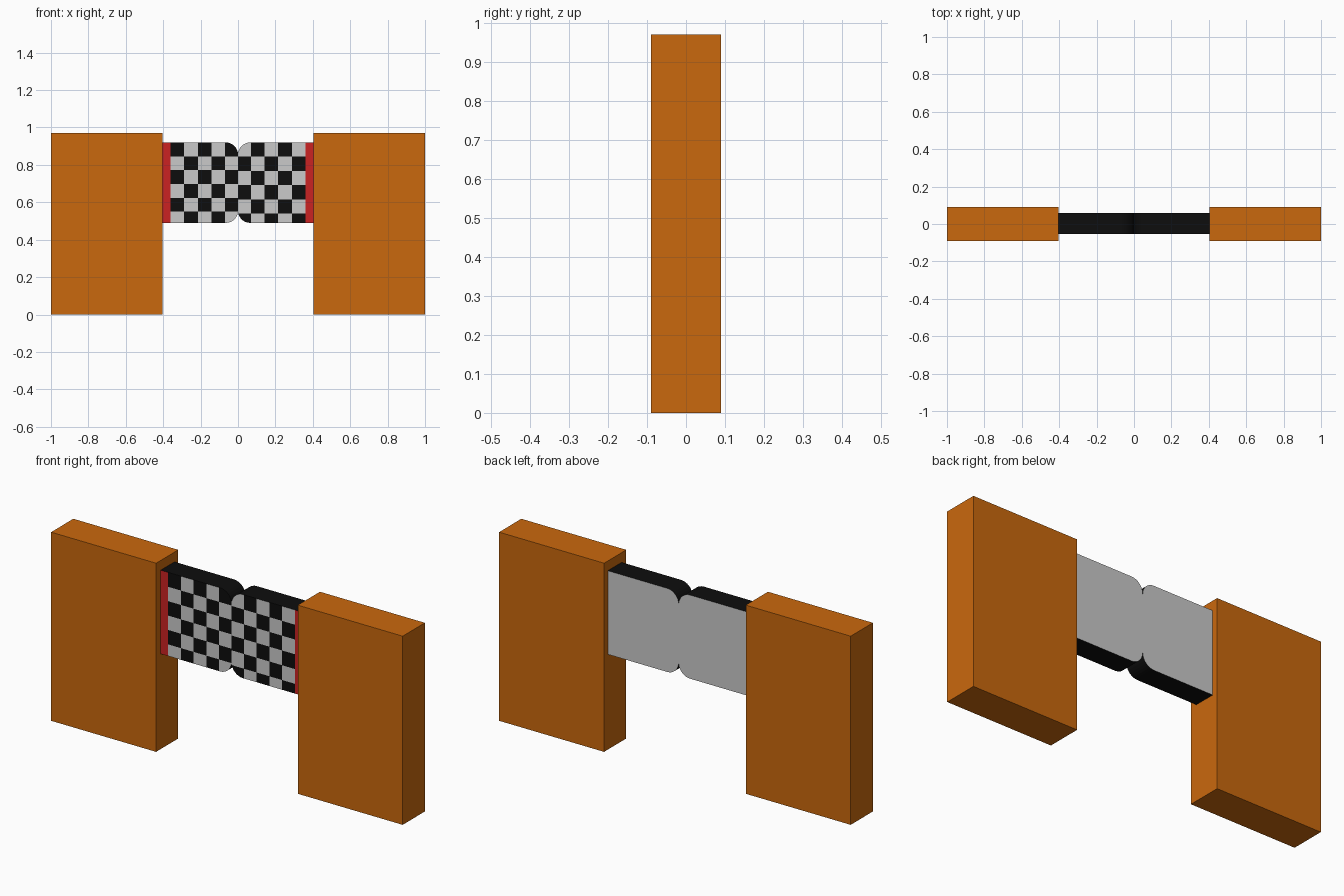
import bpy, bmesh, math
from mathutils import Vector

if "Cube" in bpy.data.objects:
    bpy.data.objects.remove(bpy.data.objects["Cube"])


def material(name, rgb):
    m = bpy.data.materials.new(name)
    m.diffuse_color = (*rgb, 1)
    m.use_nodes = True
    m.node_tree.nodes["Principled BSDF"].inputs["Base Color"].default_value = m.diffuse_color
    return m


ORANGE = material("orange", (0.59, 0.14, 0.004))
WHITE = material("light_grey", (0.59, 0.59, 0.59))
BLACK = material("black", (0.004, 0.004, 0.004))
RED = material("red", (0.6, 0.016, 0.016))


def link(name, bm, mats):
    me = bpy.data.meshes.new(name)
    bmesh.ops.recalc_face_normals(bm, faces=bm.faces)
    bm.to_mesh(me)
    bm.free()
    for m in mats:
        me.materials.append(m)
    ob = bpy.data.objects.new(name, me)
    bpy.context.collection.objects.link(ob)
    return ob


# Solid side posts
def post(name, x0, x1):
    bm = bmesh.new()
    bmesh.ops.create_cube(bm, size=1)
    for v in bm.verts:
        v.co = ((x0 + x1) / 2 + v.co.x * (x1 - x0), v.co.y * 0.18, (v.co.z + 0.5) * 0.97)
    link(name, bm, [ORANGE])


# Door leaf: rounded at the centre, chequered front, red hinge strip, plain back
Z0, Z1, OUT, STRIP, R = 0.49, 0.92, 0.403, 0.36, 0.065
FRONT, BACK, COL = -0.053, 0.06, 0.0725


def door(name, side, row, parity):
    bm = bmesh.new()
    pts = [(OUT, Z1), (OUT, Z0)]
    for cz, start in ((Z0 + R, 270), (Z1 - R, 180)):
        for i in range(9):
            a = math.radians(start - i * 90 / 8)
            pts.append((R + R * math.cos(a), cz + R * math.sin(a)))
    face = bm.faces.new([bm.verts.new((side * x, FRONT, z)) for x, z in pts])
    ext = bmesh.ops.extrude_face_region(bm, geom=[face], use_keep_orig=True)
    for g in ext["geom"]:
        if isinstance(g, bmesh.types.BMVert):
            g.co.y = BACK
    bm.normal_update()

    def is_front(f):
        return all(abs(v.co.y - FRONT) < 1e-5 for v in f.verts)

    # cut the chequer grid into the front only
    cuts = [((side * (STRIP - COL * i), 0, 0), (1, 0, 0)) for i in range(5)]
    cuts += [((0, 0, Z1 - row * i), (0, 0, 1)) for i in range(1, 6)]
    for co, no in cuts:
        fs = [f for f in bm.faces if is_front(f)]
        geom = fs + list({e for f in fs for e in f.edges}) + list({v for f in fs for v in f.verts})
        bmesh.ops.bisect_plane(bm, geom=geom, plane_co=co, plane_no=no, dist=1e-5)

    for f in bm.faces:
        c = f.calc_center_bounds()
        if is_front(f):
            d = STRIP - abs(c.x)
            if d < 0:
                f.material_index = 2
            else:
                k = int(d / COL) + int((Z1 - c.z) / row)
                f.material_index = 1 if k % 2 == parity else 0
        elif all(abs(v.co.y - BACK) < 1e-5 for v in f.verts):
            f.material_index = 0
        else:
            f.material_index = 1
    link(name, bm, [WHITE, BLACK, RED])


post("left_post", -1, -0.403)
post("right_post", 0.403, 1)
door("left_door", -1, 0.074, 0)
door("right_door", 1, 0.076, 1)
